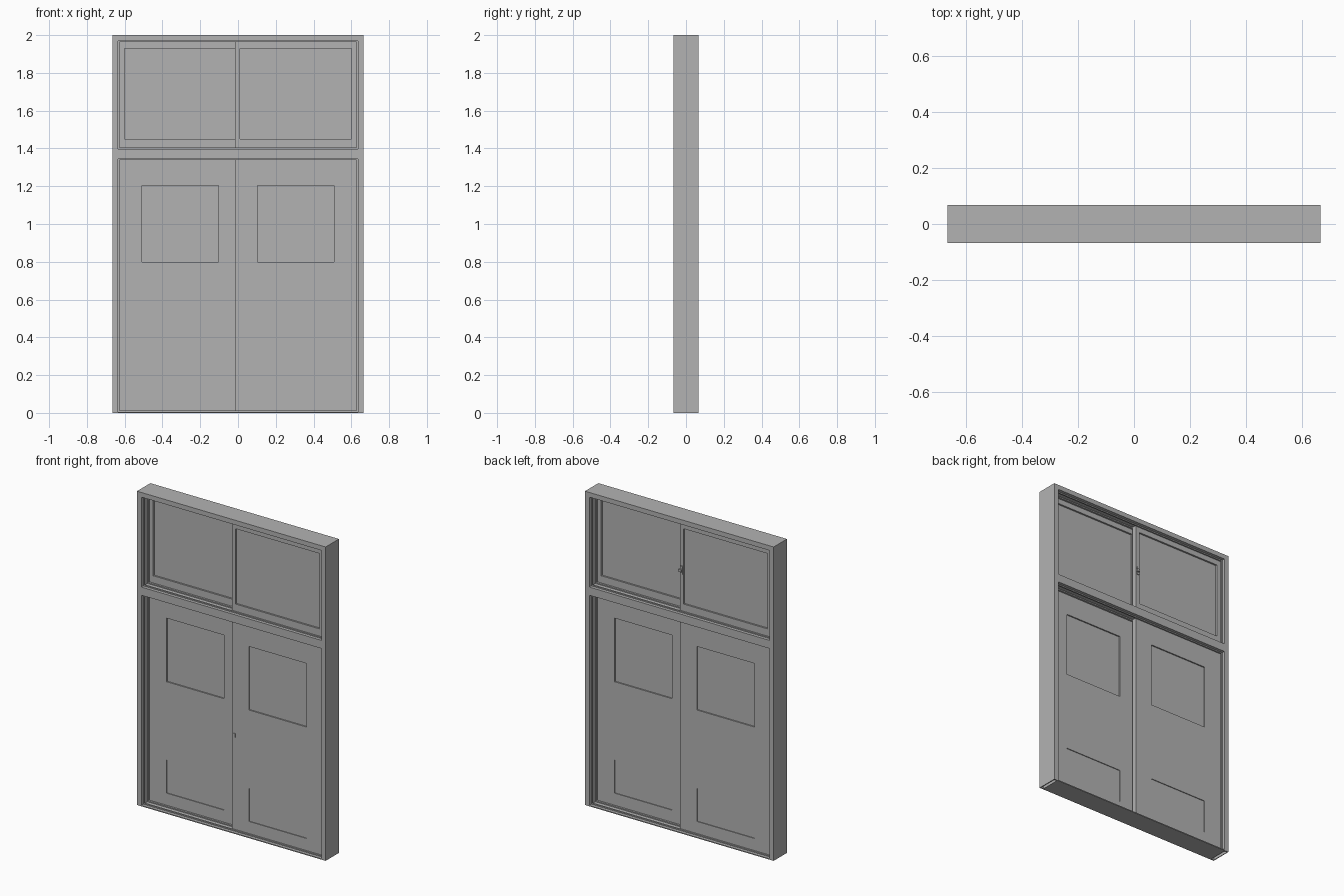
import bpy, bmesh
from mathutils import Matrix, Vector

cube = bpy.data.objects.get("Cube")
if cube:
    bpy.data.objects.remove(cube, do_unlink=True)

grey = bpy.data.materials.new("plain_grey")
grey.use_nodes = True
COLOUR = (0.45, 0.45, 0.45, 1)
grey.diffuse_color = COLOUR
grey.node_tree.nodes["Principled BSDF"].inputs["Base Color"].default_value = COLOUR


def box(name, x, y, z):
    """Axis-aligned box from three (low, high) ranges."""
    lo, hi = Vector((x[0], y[0], z[0])), Vector((x[1], y[1], z[1]))
    bm = bmesh.new()
    mat = Matrix.Translation((lo + hi) / 2) @ Matrix.Diagonal((*(hi - lo), 1))
    bmesh.ops.create_cube(bm, size=1, matrix=mat)
    mesh = bpy.data.meshes.new(name)
    bm.to_mesh(mesh)
    bm.free()
    mesh.materials.append(grey)
    obj = bpy.data.objects.new(name, mesh)
    bpy.context.collection.objects.link(obj)
    return obj


def cut(obj, x, y, z):
    """Carve a box out of an object."""
    cutter = box("cutter", x, y, z)
    cutter.hide_render = True
    mod = obj.modifiers.new("cut", 'BOOLEAN')
    mod.operation, mod.solver, mod.object = 'DIFFERENCE', 'EXACT', cutter
    bpy.context.view_layer.objects.active = obj
    bpy.ops.object.modifier_apply(modifier=mod.name)
    bpy.data.objects.remove(cutter, do_unlink=True)


W, D = 0.665, 0.067          # half width and half depth of the frame
INNER, LIP = 0.635, 0.007    # half opening and height of the track ridges
TRACK = (0.006, 0.038)       # depth range of one sliding track
LOWER, UPPER = (0.006, 1.345), (1.397, 1.97)

# Outer frame with two openings, each with ridges between its tracks
frame = box("frame", (-W, W), (-D, D), (0, 2))
for z0, z1 in (LOWER, UPPER):
    cut(frame, (-INNER + LIP, INNER - LIP), (-1, 1), (z0 + LIP, z1 - LIP))
    for y in ((-1, -0.047), (-TRACK[1], -TRACK[0]), TRACK, (0.047, 1)):
        cut(frame, (-INNER, INNER), y, (z0, z1))

# Hollow lower ends of the jambs
for s in (-1, 1):
    cut(frame, sorted((s * 0.641, s * 0.66)), (-0.06, 0.06), (-0.1, 0.3))


def panel(name, side, z, recesses):
    """Sliding panel: side 1 runs in the front track at +x, side -1 in the back one at -x."""
    def sx(a, b):
        return sorted((side * a, side * b))
    y = sorted(-side * t for t in TRACK)
    obj = box(name, sx(-0.015, INNER), y, z)
    for x0, x1, z0, z1, depth in recesses:
        cut(obj, sx(x0, x1), (-1, y[0] + depth), (z0, z1))
        cut(obj, sx(x0, x1), (y[1] - depth, 1), (z0, z1))
    return obj


door_recesses = [(0.103, 0.508, 0.80, 1.205, 0.008),   # window
                 (0.103, 0.508, 0.09, 0.30, 0.005)]    # kick panel
sash_recesses = [(0.01, 0.602, 1.45, 1.93, 0.011)]     # glass
for side, label in ((1, "left_front"), (-1, "right_back")):
    panel(label + "_door", side, LOWER, door_recesses)
    panel(label + "_sash", side, UPPER, sash_recesses)

# Small pull on the front door
box("door_pull", (-0.003, 0.009), (-0.044, -0.037), (0.60, 0.625))

# Latch on the back of the upper sashes
box("latch_base", (-0.006, 0.01), (0.037, 0.043), (1.64, 1.69))
box("latch_lever", (-0.003, 0.018), (0.043, 0.053), (1.655, 1.672))
